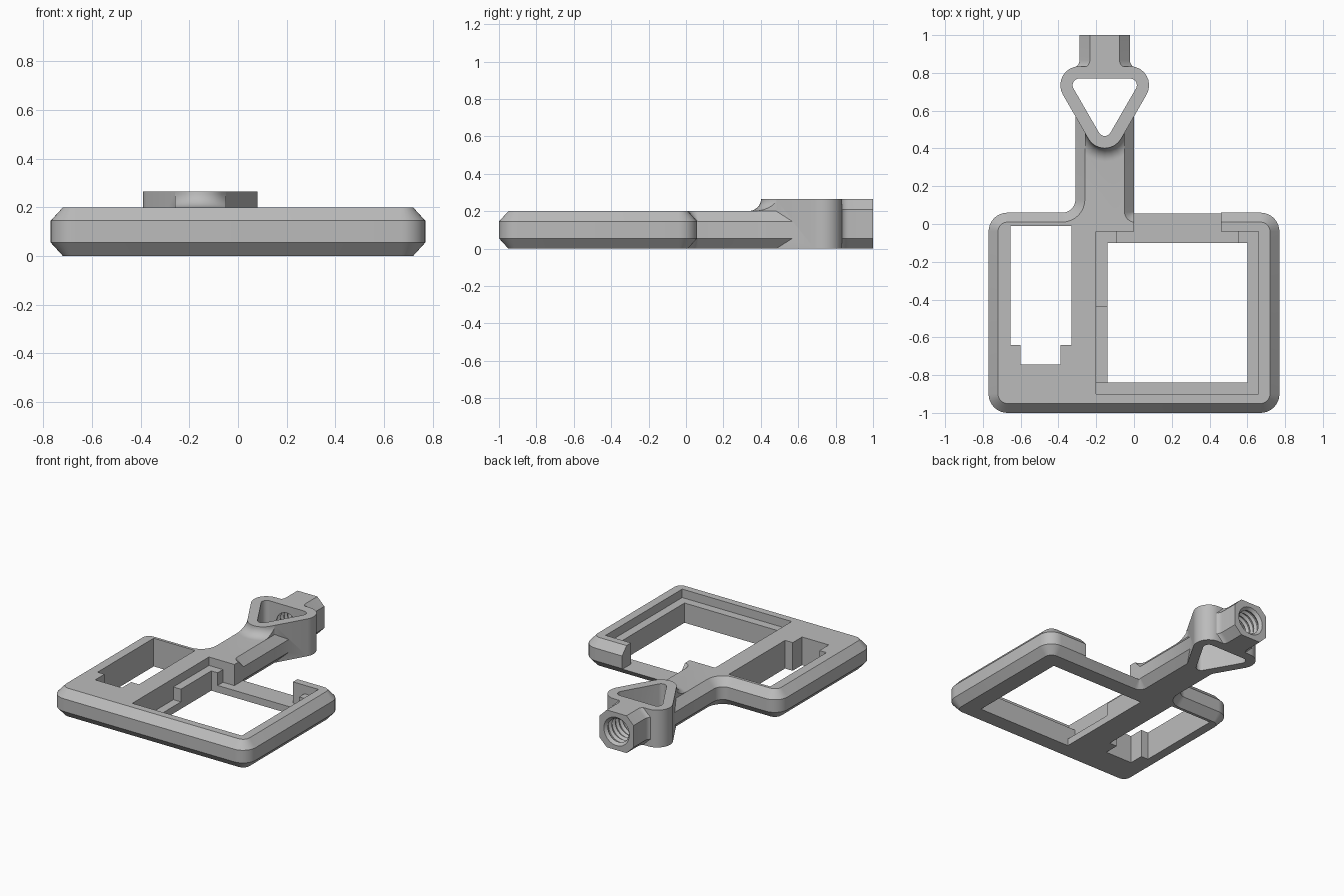
import bpy, bmesh, math
from mathutils import Vector

cube = bpy.data.objects.get("Cube")
if cube:
    bpy.data.objects.remove(cube, do_unlink=True)

grey = bpy.data.materials.new("plain grey")
grey.use_nodes = True
COLOR = (0.5, 0.5, 0.5, 1)
grey.diffuse_color = COLOR
grey.node_tree.nodes["Principled BSDF"].inputs["Base Color"].default_value = COLOR

H, TALL, CH = 0.2, 0.265, 0.055      # frame height, loop height, chamfer
CX, AXIS = -0.155, 0.1325            # arm centre line, bore height


def rounded(corners, inset=0.0, seg=8):
    """Counter-clockwise outline with rounded corners (x, y, radius), moved inwards."""
    pts = []
    for i, (x, y, r) in enumerate(corners):
        p = Vector((x, y))
        a = (Vector(corners[i - 1][:2]) - p).normalized()
        b = (Vector(corners[(i + 1) % len(corners)][:2]) - p).normalized()
        convex = a.cross(b) < 0
        half = a.angle(b) / 2
        c = p + (a + b).normalized() * r / math.sin(half)
        start, end = p + a * r / math.tan(half) - c, p + b * r / math.tan(half) - c
        radius = r - inset if convex else r + inset
        for k in range(seg + 1):
            pts.append(c + start.normalized().slerp(end.normalized(), k / seg) * radius)
    return pts


def loft(name, rings):
    """Closed solid through rings of equal point count."""
    bm = bmesh.new()
    loops = [[bm.verts.new(p) for p in ring] for ring in rings]
    for lo, hi in zip(loops, loops[1:]):
        for i in range(len(lo)):
            bm.faces.new((lo[i - 1], lo[i], hi[i], hi[i - 1]))
    bm.faces.new(loops[0])
    bm.faces.new(loops[-1])
    bmesh.ops.recalc_face_normals(bm, faces=bm.faces)
    mesh = bpy.data.meshes.new(name)
    bm.to_mesh(mesh)
    bm.free()
    mesh.materials.append(grey)
    ob = bpy.data.objects.new(name, mesh)
    bpy.context.collection.objects.link(ob)
    return ob


def layers(corners, steps):
    return [[(p.x, p.y, z) for p in rounded(corners, d)] for d, z in steps]


def box(name, x0, x1, y0, y1, z0, z1):
    ring = [(x0, y0), (x1, y0), (x1, y1), (x0, y1)]
    return loft(name, [[(x, y, z) for x, y in ring] for z in (z0, z1)])


def combine(ob, tool, operation):
    tool.hide_render = True
    mod = ob.modifiers.new(operation.lower(), 'BOOLEAN')
    mod.object, mod.operation, mod.solver = tool, operation, 'EXACT'
    bpy.context.view_layer.objects.active = ob
    bpy.ops.object.modifier_apply(modifier=mod.name)
    bpy.data.objects.remove(tool, do_unlink=True)


# Chamfered frame with its arm, as one outline
outline = [(-0.77, -1, 0.1), (0.77, -1, 0.1), (0.77, 0.06, 0.1), (0, 0.06, 0.004),
           (0, 0.7, 0.06), (-0.31, 0.7, 0.06), (-0.31, 0.06, 0.07), (-0.77, 0.06, 0.1)]
body = loft("mount_frame", layers(outline, [(0.05, 0), (0, CH), (0, H - CH), (0.05, H)]))

# Cuts: (x0, x1, y0, y1, floor)
SHELF, LOW, THROUGH = 0.14, 0.05, -0.1
cuts = {
    "screen_recess": (-0.2, 0.66, -0.9, -0.04, SHELF),
    "screen_opening": (-0.14, 0.6, -0.84, -0.1, THROUGH),
    "side_slot": (-0.2, -0.12, -0.84, -0.44, LOW),
    "back_slot": (-0.09, 0.55, -0.12, -0.04, LOW),
    "back_gap": (0, 0.46, -0.06, 0.068, LOW),
    "small_opening": (-0.655, -0.33, -0.64, -0.01, THROUGH),
    "small_opening_foot": (-0.6, -0.39, -0.745, -0.6, THROUGH),
}
for name, (x0, x1, y0, y1, floor) in cuts.items():
    combine(body, box(name, x0, x1, y0, y1, floor, 0.4), 'DIFFERENCE')

# Rounded triangular loop
R = 0.356
triangle = [(CX + R * math.cos(a), 0.657 + R * math.sin(a), 0.1)
            for a in (math.radians(d) for d in (-90, 30, 150))]
combine(body, loft("loop", layers(triangle, [(0, 0), (0, TALL)])), 'UNION')

# Concave blend from the arm up to the loop
steps = [(0, 0.16)]
for k in range(9):
    t = math.pi / 2 * k / 8
    steps.append((-0.07 * (1 - math.sin(t)), TALL - 0.065 * math.cos(t)))
steps[0] = (steps[1][0], 0.16)
blend = loft("blend", layers(triangle, steps))
combine(blend, box("blend_clip", -0.26, -0.05, 0.25, 0.55, 0.17, 0.3), 'INTERSECT')
combine(body, blend, 'UNION')


# Octagonal boss, flared where it meets the loop
def octagon(y, w):
    f, s = w - CH, AXIS - CH
    quarter = [(w, s), (f, AXIS)]
    ring = quarter + [(-x, z) for x, z in reversed(quarter)]
    ring += [(-x, -z) for x, z in ring]
    return [(CX + x, y, AXIS + z) for x, z in ring]


rings = [octagon(0.79, 0.175)]
for k in range(7):
    t = math.pi / 2 * k / 6
    rings.append(octagon(0.87 - 0.045 * math.cos(t), 0.133 + 0.04 * (1 - math.sin(t))))
rings.append(octagon(1, 0.133))
combine(body, loft("boss", rings), 'UNION')

# Loop hole and threaded bore
combine(body, loft("loop_hole", layers(triangle, [(0.065, -0.1), (0.065, 0.4)])), 'DIFFERENCE')


def circle(y, r, n=40):
    return [(CX + r * math.cos(math.tau * i / n), y, AXIS + r * math.sin(math.tau * i / n))
            for i in range(n)]


bore = [circle(0.72, 0.082)]
y = 0.775
while y < 0.97:
    bore += [circle(y, 0.082), circle(y + 0.015, 0.098), circle(y + 0.025, 0.098)]
    y += 0.04
bore += [circle(0.98, 0.082), circle(1, 0.1), circle(1.05, 0.1)]
combine(body, loft("threaded_bore", bore), 'DIFFERENCE')

# Smooth curved walls, keep hard edges
bpy.ops.object.select_all(action='DESELECT')
body.select_set(True)
bpy.context.view_layer.objects.active = body
bpy.ops.object.shade_smooth_by_angle(angle=math.radians(30))
